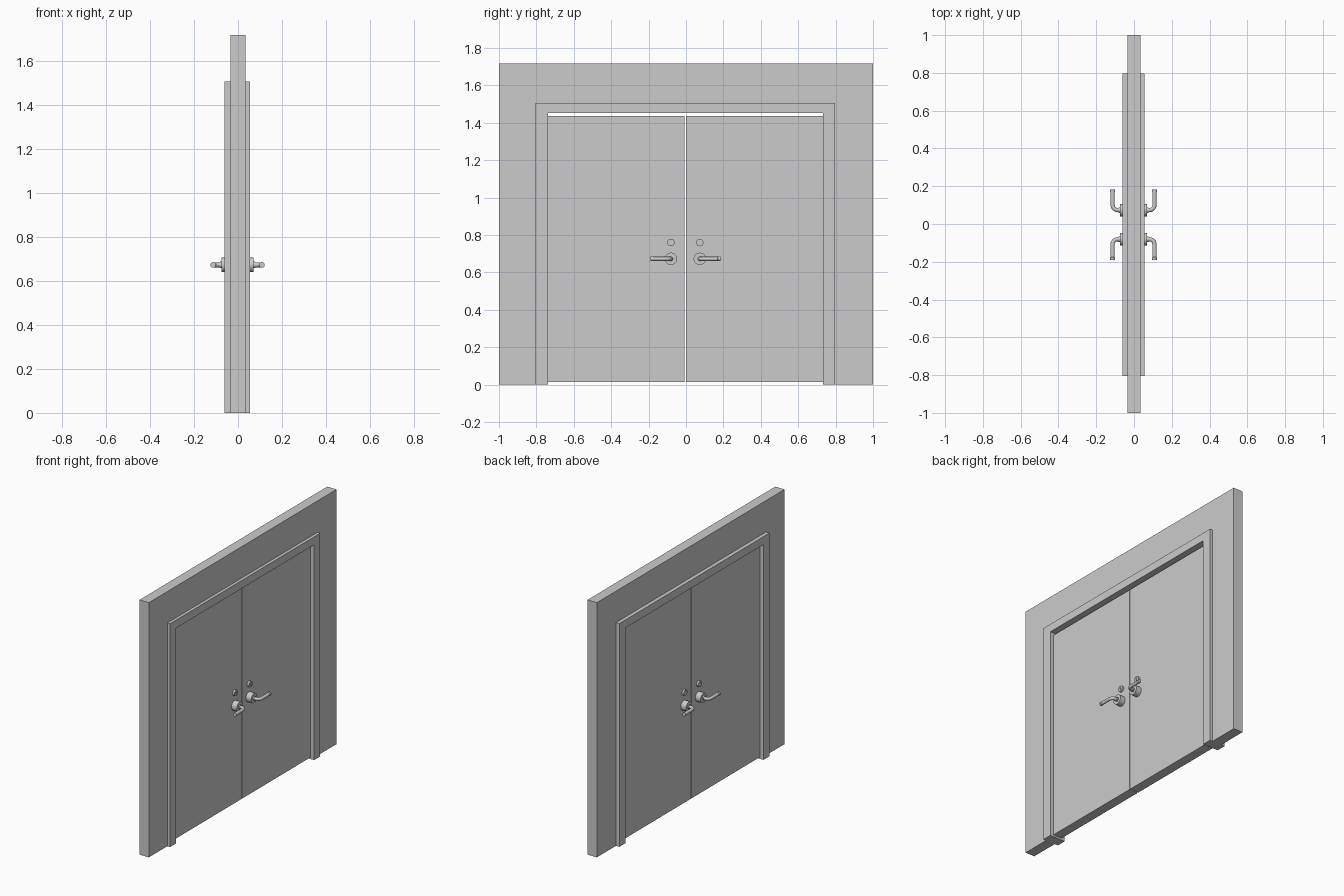
import bpy, bmesh, math
from mathutils import Matrix, Vector

if "Cube" in bpy.data.objects:
    bpy.data.objects.remove(bpy.data.objects["Cube"])

CX, CY = -0.0025, -0.0035   # centre of the doorway in depth and width


def finish(bm, name, smooth=False):
    bmesh.ops.recalc_face_normals(bm, faces=bm.faces)
    me = bpy.data.meshes.new(name)
    bm.to_mesh(me)
    bm.free()
    ob = bpy.data.objects.new(name, me)
    bpy.context.collection.objects.link(ob)
    if smooth:
        bpy.ops.object.select_all(action='DESELECT')
        ob.select_set(True)
        bpy.context.view_layer.objects.active = ob
        bpy.ops.object.shade_smooth_by_angle(angle=math.radians(35))
    return ob


def box(name, lo, hi):
    bm = bmesh.new()
    bmesh.ops.create_cube(bm, size=1)
    lo, hi = Vector(lo), Vector(hi)
    for v in bm.verts:
        v.co = (lo + hi) / 2 + v.co * (hi - lo)
    return finish(bm, name)


def portal(name, x0, x1, outer, inner):
    """Upside-down U in the y-z plane, extruded along x; outer/inner = (y0, y1, top)."""
    a, b, t = outer
    c, d, s = inner
    prof = [(a, 0), (a, t), (b, t), (b, 0), (d, 0), (d, s), (c, s), (c, 0)]
    bm = bmesh.new()
    face = bm.faces.new([bm.verts.new((x0, y, z)) for y, z in prof])
    ext = bmesh.ops.extrude_face_region(bm, geom=[face])['geom']
    bmesh.ops.translate(bm, vec=(x1 - x0, 0, 0),
                        verts=[g for g in ext if isinstance(g, bmesh.types.BMVert)])
    bm.faces.ensure_lookup_table()
    return finish(bm, name)


def disc(name, x0, x1, y, z, r, sides=20):
    bm = bmesh.new()
    bmesh.ops.create_cone(bm, cap_ends=True, segments=sides, radius1=r, radius2=r,
                          depth=abs(x1 - x0),
                          matrix=Matrix.Translation(((x0 + x1) / 2, y, z))
                          @ Matrix.Rotation(math.pi / 2, 4, 'Y'))
    return finish(bm, name, True)


def rod(name, path, sides=12):
    """Round rod in the horizontal plane; path = (x, y, z, radius)."""
    bm = bmesh.new()
    pts = [Vector(p[:3]) for p in path]
    rings = []
    for i, p in enumerate(pts):
        t = pts[min(i + 1, len(pts) - 1)] - pts[max(i - 1, 0)]
        side = t.normalized().cross(Vector((0, 0, 1)))
        ring = []
        for k in range(sides):
            a = 2 * math.pi * k / sides
            ring.append(bm.verts.new(p + path[i][3] * (math.cos(a) * side + math.sin(a) * Vector((0, 0, 1)))))
        rings.append(ring)
    for r0, r1 in zip(rings, rings[1:]):
        for k in range(sides):
            j = (k + 1) % sides
            bm.faces.new((r0[k], r0[j], r1[j], r1[k]))
    bm.faces.new(rings[0])
    bm.faces.new(rings[-1])
    return finish(bm, name, True)


# wall and door frame
frame_outer = (CY - 0.8, CY + 0.8, 1.506)
frame_inner = (CY - 0.735, CY + 0.735, 1.452)
portal("wall", -0.035, 0.035, (-1, 1, 1.718), frame_outer)
portal("door_frame", CX - 0.058, CX + 0.058, frame_outer, frame_inner)

HZ, LZ = 0.673, 0.76        # lever and lock heights
for sy, side in ((-1, "left"), (1, "right")):
    # door leaf
    ys = sorted((CY + sy * 0.0035, CY + sy * 0.735))
    box(f"door_{side}", (CX - 0.033, ys[0], 0.013), (CX + 0.033, ys[1], 1.436))
    y = CY + sy * 0.077
    for sx, face in ((-1, "back"), (1, "front")):
        tag = f"{side}_{face}"
        X = lambda d: CX + sx * d
        # lever rosette and collar
        disc("rosette_" + tag, X(0.032), X(0.072), y, HZ, 0.033)
        disc("collar_" + tag, X(0.07), X(0.079), y, HZ, 0.015, 12)
        # lever: neck, quarter bend, grip, flared tip
        path = [(X(0.07), y, HZ, 0.011)]
        for k in range(6):
            a = math.pi / 2 * k / 5
            path.append((X(0.084 + 0.027 * math.sin(a)),
                         y + sy * 0.027 * (1 - math.cos(a)), HZ, 0.011))
        path += [(X(0.111), y + sy * 0.095, HZ, 0.011),
                 (X(0.111), y + sy * 0.097, HZ, 0.013),
                 (X(0.111), y + sy * 0.11, HZ, 0.013)]
        rod("lever_" + tag, path)
        # lock cylinder with keyway bar
        disc("lock_" + tag, X(0.032), X(0.046), y, LZ, 0.02, 16)
        xs = sorted((X(0.045), X(0.049)))
        box("keyway_" + tag, (xs[0], y - 0.003, LZ - 0.01), (xs[1], y + 0.003, LZ + 0.01))
